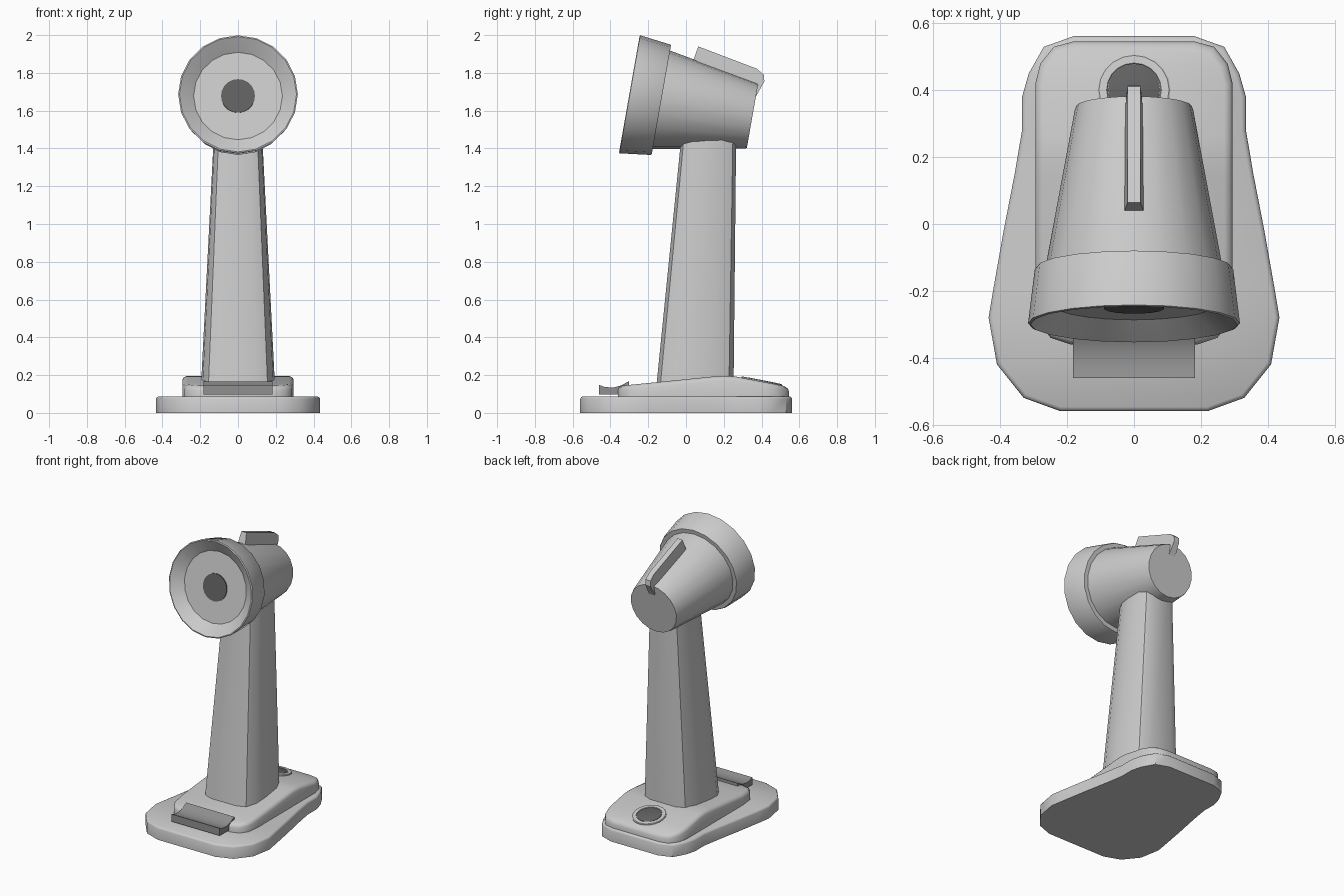
import bpy, bmesh, math
from mathutils import Vector

if "Cube" in bpy.data.objects:
    bpy.data.objects.remove(bpy.data.objects["Cube"])


def material(name, v):
    m = bpy.data.materials.new(name)
    m.diffuse_color = (v, v, v, 1)
    m.use_nodes = True
    m.node_tree.nodes["Principled BSDF"].inputs["Base Color"].default_value = m.diffuse_color
    return m


DARK = material("dark_grey", 0.12)
MID = material("mid_grey", 0.28)


def finish(name, bm, angle=35, mat=None):
    bmesh.ops.recalc_face_normals(bm, faces=bm.faces[:])
    me = bpy.data.meshes.new(name)
    bm.to_mesh(me)
    bm.free()
    ob = bpy.data.objects.new(name, me)
    bpy.context.collection.objects.link(ob)
    if mat:
        me.materials.append(mat)
    bpy.ops.object.select_all(action='DESELECT')
    ob.select_set(True)
    bpy.context.view_layer.objects.active = ob
    bpy.ops.object.shade_smooth_by_angle(angle=math.radians(angle))
    return ob


def skin(bm, rings):
    """Join matching rings of points with quads, return the vertex rings."""
    vs = [[bm.verts.new(p) for p in r] for r in rings]
    n = len(vs[0])
    for a, b in zip(vs, vs[1:]):
        for i in range(n):
            j = (i + 1) % n
            bm.faces.new((a[i], a[j], b[j], b[i]))
    return vs


def mirrored_loft(name, rings, angle=35):
    """Rings are right-hand halves (front to back); caps are cross strips."""
    bm = bmesh.new()
    full = [h + [(-x, y, z) for x, y, z in reversed(h)] for h in rings]
    vs = skin(bm, full)
    for r in (vs[0], vs[-1]):
        n = len(r)
        for i in range(n // 2 - 1):
            bm.faces.new((r[i], r[i + 1], r[n - 2 - i], r[n - 1 - i]))
    return finish(name, bm, angle)


def inset(half, d):
    """Move a half outline inward by d."""
    pts = [Vector(p) for p in half]
    ext = [Vector((-pts[0].x, pts[0].y))] + pts + [Vector((-pts[-1].x, pts[-1].y))]
    out = []
    for a, p, b in zip(ext, ext[1:], ext[2:]):
        t = ((p - a).normalized() + (b - p).normalized()).normalized()
        out.append((p.x - t.y * d, p.y + t.x * d))
    return out


def lathe(name, c, tilt, prof, n=20, mat=None):
    """Turned part in the yz plane: prof is (distance along axis, radius)."""
    t = math.radians(tilt)
    s, k = math.sin(t), math.cos(t)
    rings = []
    for d, r in prof:
        rings.append([(r * math.sin(a), c[0] + d * k + r * math.cos(a) * s,
                       c[1] - d * s + r * math.cos(a) * k)
                      for a in (2 * math.pi * i / n for i in range(n))])
    bm = bmesh.new()
    vs = skin(bm, rings)
    bm.faces.new(vs[0])
    bm.faces.new(vs[-1])
    return finish(name, bm, 30, mat)


def side_profile(name, prof, mat=None):
    """Side profile of (y, z, half width) points spanned across x."""
    bm = bmesh.new()
    vs = skin(bm, [[(s * w, y, z) for y, z, w in prof] for s in (-1, 1)])
    for r in vs:
        bm.faces.new(r)
    return finish(name, bm, 30, mat)


# base plate
base = [(.22, -.56), (.33, -.52), (.41, -.42), (.435, -.28), (.42, -.19), (.39, -.02),
        (.357, .15), (.335, .28), (.335, .38), (.315, .45), (.27, .53), (.18, .562)]
mirrored_loft("base_plate", [[(x, y, z) for x, y in inset(base, d)] for d, z in
                             ((0, 0), (0, .074), (.004, .082), (.013, .087))], 40)


# sloped housing on the base
def roof(y):
    pts = [(-.4, .138), (.14, .192), (.2, .196), (.26, .193), (.5, .147), (.6, .12)]
    for (a, u), (b, v) in zip(pts, pts[1:]):
        if y <= b:
            return u + (v - u) * (y - a) / (b - a)


house = [(.19, -.36), (.25, -.34), (.285, -.29), (.295, -.2), (.295, .14), (.295, .2),
         (.295, .26), (.295, .42), (.28, .48), (.24, .53), (.18, .546)]
mirrored_loft("base_housing",
              [[(x, y, .08) for x, y in house]] +
              [[(x, y, roof(y) - dz) for x, y in inset(house, d)]
               for d, dz in ((0, .022), (.008, .007), (.025, 0))], 40)

# tapered column
section = [(.5, -1), (.8, -.9), (.96, -.6), (1, -.15), (.97, .5), (.8, .88), (.5, 1)]


def column_ring(z):
    t = (z - .16) / 1.25
    hw, y0, y1 = .195 - .064 * t, -.155 + .125 * t, .252 + .013 * t
    return [(u * hw, (y0 + y1) / 2 + v * (y1 - y0) / 2, z) for u, v in section]


mirrored_loft("column", [column_ring(.1), column_ring(1.5)], 40)

# tilted head: body, flared rim with recessed face, dark centre
HEAD = (-.30, 1.687)
lathe("head_body", HEAD, 10, [(.10, .272), (.172, .265), (.652, .177), (.662, .173)])
lathe("head_rim", HEAD, 10, [(.055, .235), (.004, .304), (0, .31), (.003, .317),
                             (.166, .297), (.172, .293), (.172, .255)])
lathe("head_centre", HEAD, 10, [(.06, .09), (.048, .09)], mat=DARK)

# fin over the top and back of the head
side_profile("head_fin", [(.04, 1.87, .028), (.065, 1.94, .019), (.375, 1.822, .019),
                          (.412, 1.79, .019), (.415, 1.755, .019), (.362, 1.66, .026),
                          (.345, 1.70, .028), (.33, 1.74, .028)])

# round button with collar on the rear slope
BUTTON = (.40, .167)
lathe("button_collar", BUTTON, 101, [(.01, .109), (-.003, .109), (-.006, .105), (-.006, .082),
                                     (-.001, .08)])
lathe("button", BUTTON, 101, [(.005, .078), (-.005, .078), (-.007, .073)], mat=DARK)

# dished front pedal
side_profile("front_pedal", [(-.46, .097, .183), (-.46, .148, .183), (-.43, .137, .183),
                             (-.385, .134, .183), (-.345, .145, .183), (-.302, .167, .183),
                             (-.30, .14, .183), (-.35, .097, .183)], MID)
